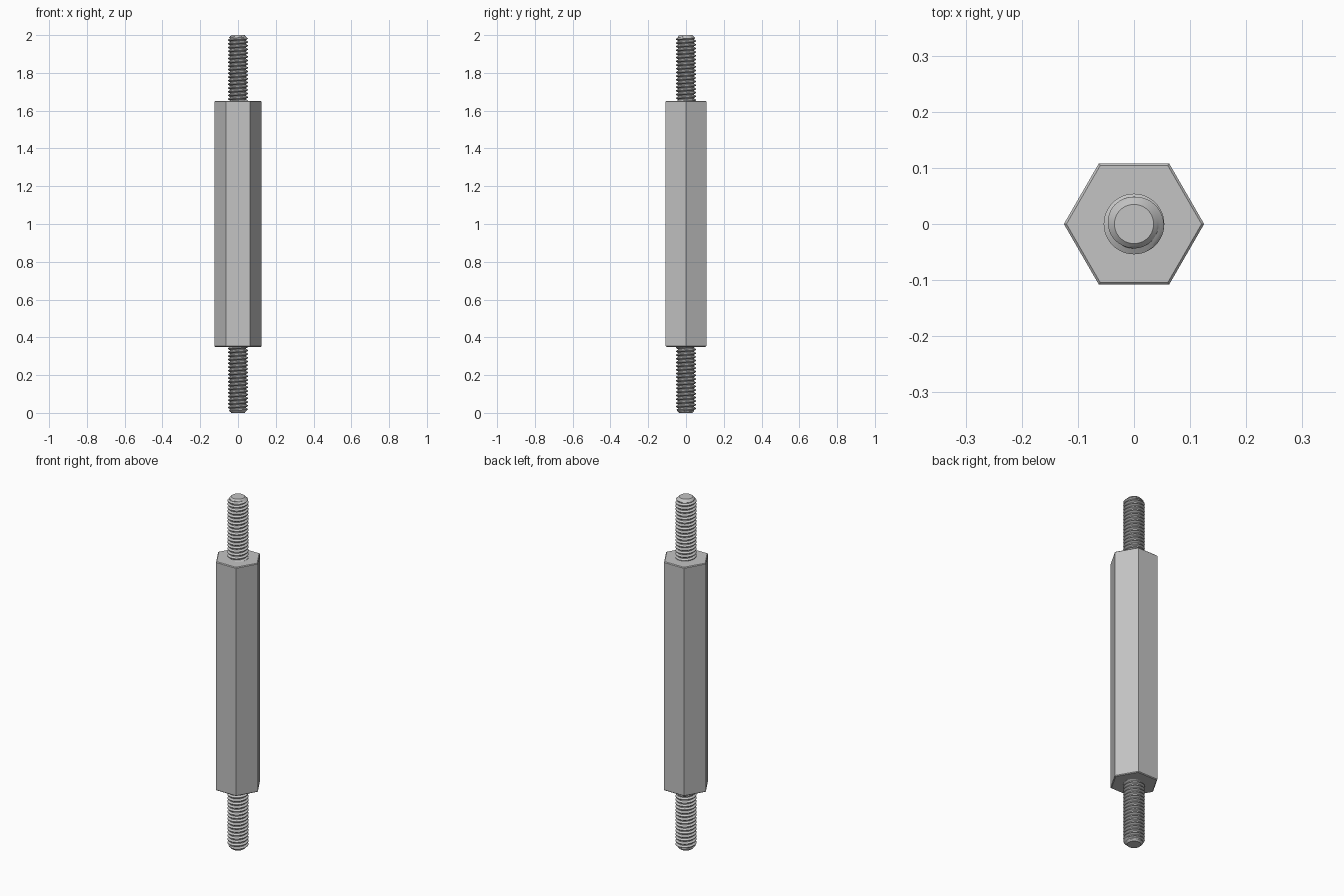
import bpy, bmesh, math
from mathutils import Matrix

cube = bpy.data.objects.get("Cube")
if cube:
    bpy.data.objects.remove(cube)

metal = bpy.data.materials.new("grey metal")
metal.use_nodes = True
GREY = (0.55, 0.55, 0.55, 1)
metal.diffuse_color = GREY
metal.node_tree.nodes["Principled BSDF"].inputs["Base Color"].default_value = GREY

HEX_BOTTOM, HEX_TOP = 0.35, 1.652
CORNER_RADIUS = 0.125
MAJOR, MINOR, TIP = 0.054, 0.0435, 0.035
PITCH = 0.0195
SIDES = 48


def add_object(name, bm):
    bmesh.ops.recalc_face_normals(bm, faces=bm.faces)
    mesh = bpy.data.meshes.new(name)
    bm.to_mesh(mesh)
    bm.free()
    mesh.materials.append(metal)
    obj = bpy.data.objects.new(name, mesh)
    bpy.context.collection.objects.link(obj)
    return obj


# Hexagonal body with lightly chamfered ends
bm = bmesh.new()
height = HEX_TOP - HEX_BOTTOM
bmesh.ops.create_cone(bm, cap_ends=True, segments=6, radius1=CORNER_RADIUS,
                      radius2=CORNER_RADIUS, depth=height,
                      matrix=Matrix.Rotation(math.pi / 2, 4, 'Z'))
bmesh.ops.translate(bm, verts=bm.verts, vec=(0, 0, (HEX_TOP + HEX_BOTTOM) / 2))
# Point two corners along x
for i, v in enumerate(bm.verts):
    a = round((math.atan2(v.co.y, v.co.x)) / (math.pi / 3) - 0.01) * math.pi / 3
    v.co.x, v.co.y = CORNER_RADIUS * math.cos(a), CORNER_RADIUS * math.sin(a)
rims = [e for e in bm.edges if abs(e.verts[0].co.z - e.verts[1].co.z) < 0.01]
bmesh.ops.bevel(bm, geom=rims, offset=0.004, segments=1, affect='EDGES')
add_object("hex_body", bm)


# Threaded stud: V-shaped ridge wound along a helix, clipped by a chamfered tip
def thread_radius(phase):
    ridge = 1 - abs(2 * phase - 1)
    return MINOR + (MAJOR - MINOR) * min(1, max(0, (ridge - 0.2) / 0.65))


def add_stud(name, length, flip):
    bm = bmesh.new()
    phases = (0, 0.1, 0.26, 0.425, 0.575, 0.74, 0.9)
    turns = math.ceil(length / PITCH) + 1
    levels = [k + p for k in range(-1, turns) for p in phases]
    rows = []
    for level in levels:
        row = []
        for s in range(SIDES):
            angle = 2 * math.pi * s / SIDES
            z = min(length, max(0, PITCH * (level + s / SIDES)))
            r = min(thread_radius(level % 1), TIP + length - z)
            row.append(bm.verts.new((r * math.cos(angle), r * math.sin(angle), z)))
        rows.append(row)
    # Quads follow the helix; the seam steps up by one full turn
    step = len(phases)
    for i in range(len(rows) - 1):
        for s in range(SIDES):
            if s < SIDES - 1:
                c, d = rows[i][s + 1], rows[i + 1][s + 1]
            elif i + step + 1 < len(rows):
                c, d = rows[i + step][0], rows[i + step + 1][0]
            else:
                continue
            bm.faces.new((rows[i][s], c, d, rows[i + 1][s]))
    bmesh.ops.remove_doubles(bm, verts=bm.verts, dist=0.00001)
    bmesh.ops.dissolve_degenerate(bm, edges=bm.edges, dist=0.00001)
    # Flat tip
    bmesh.ops.create_circle(bm, cap_ends=True, segments=SIDES, radius=TIP,
                            matrix=Matrix.Translation((0, 0, length)))
    bmesh.ops.remove_doubles(bm, verts=bm.verts, dist=0.0001)
    if flip:
        place = (Matrix.Translation((0, 0, length))
                 @ Matrix.Rotation(math.pi, 4, 'X'))
    else:
        place = Matrix.Translation((0, 0, 2 - length))
    bmesh.ops.transform(bm, matrix=place, verts=bm.verts)
    obj = add_object(name, bm)
    bpy.ops.object.select_all(action='DESELECT')
    obj.select_set(True)
    bpy.context.view_layer.objects.active = obj
    bpy.ops.object.shade_smooth_by_angle(angle=math.radians(25))


add_stud("upper_threaded_stud", 2 - HEX_TOP + 0.01, False)
add_stud("lower_threaded_stud", HEX_BOTTOM + 0.01, True)
